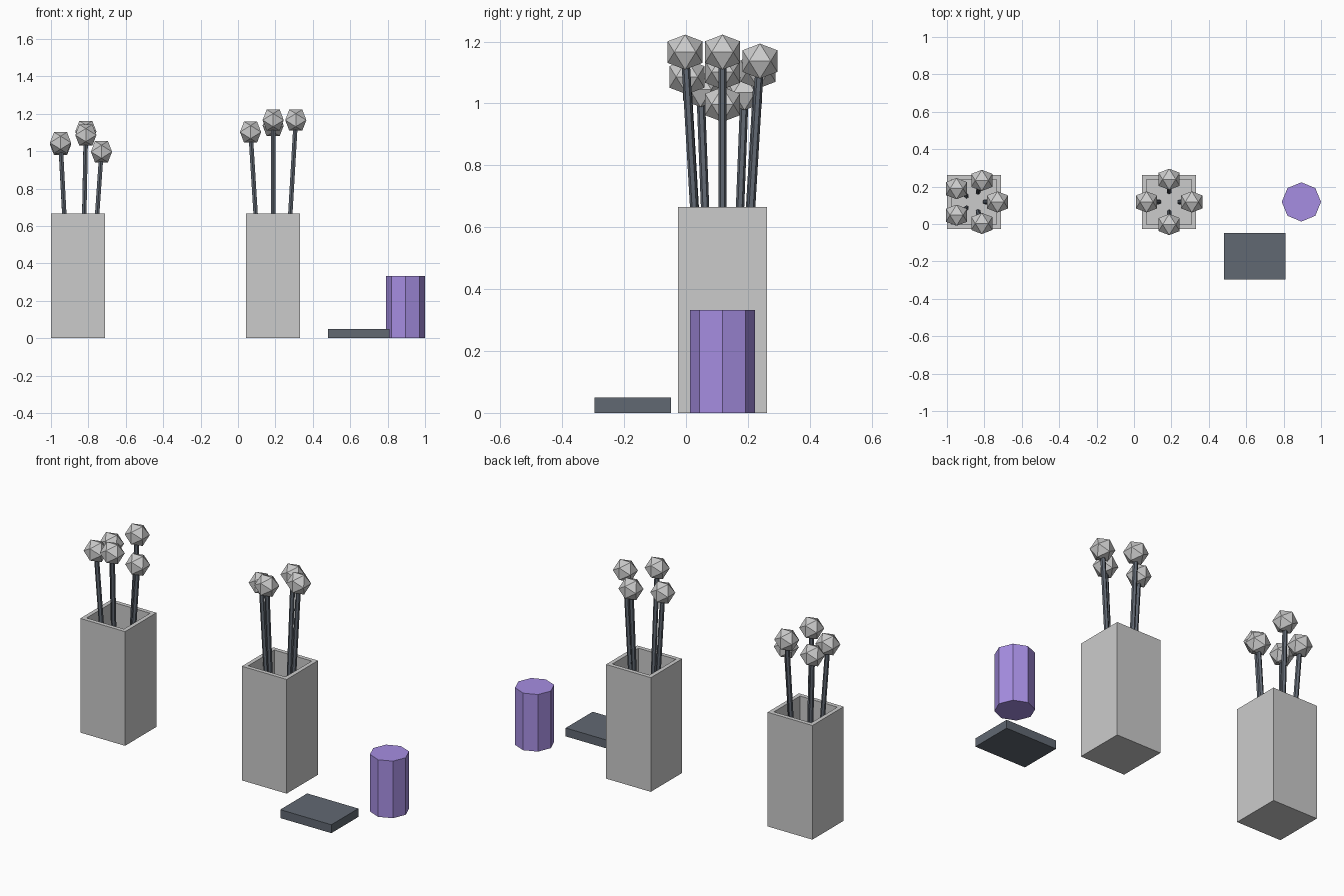
import bpy, bmesh
from math import cos, sin, radians, tau
from mathutils import Vector, Matrix

if "Cube" in bpy.data.objects:
    bpy.data.objects.remove(bpy.data.objects["Cube"])

SLATE = bpy.data.materials.new("dark_slate")
SLATE.diffuse_color = (0.12, 0.14, 0.17, 1)
SLATE.use_nodes = True
SLATE.node_tree.nodes["Principled BSDF"].inputs["Base Color"].default_value = SLATE.diffuse_color
PURPLE = bpy.data.materials.new("lavender")
PURPLE.diffuse_color = (0.38, 0.27, 0.76, 1)
PURPLE.use_nodes = True
PURPLE.node_tree.nodes["Principled BSDF"].inputs["Base Color"].default_value = PURPLE.diffuse_color

CY = 0.118        # shared y of the vases and candle
VASE_H = 0.666
FLOOR = 0.04


def finish(name, bm, mat=None):
    bmesh.ops.recalc_face_normals(bm, faces=bm.faces[:])
    me = bpy.data.meshes.new(name)
    bm.to_mesh(me)
    bm.free()
    ob = bpy.data.objects.new(name, me)
    bpy.context.collection.objects.link(ob)
    if mat:
        me.materials.append(mat)
    return ob


def box(bm, size, centre):
    m = Matrix.Translation(centre) @ Matrix.Diagonal((*size, 1))
    bmesh.ops.create_cube(bm, size=1, matrix=m)


def cylinder(name, a, b, radius, sides, mat, turn=0.0):
    a, b = Vector(a), Vector(b)
    tilt = Vector((0, 0, 1)).rotation_difference(b - a).to_matrix().to_4x4()
    m = Matrix.Translation((a + b) / 2) @ tilt @ Matrix.Rotation(turn, 4, 'Z')
    bm = bmesh.new()
    bmesh.ops.create_cone(bm, cap_ends=True, segments=sides, radius1=radius,
                          radius2=radius, depth=(b - a).length, matrix=m)
    return finish(name, bm, mat)


# Square vase: box with the top inset and pushed down
def vase(name, x):
    bm = bmesh.new()
    box(bm, (0.289, 0.289, VASE_H), (x, CY, VASE_H / 2))
    top = max(bm.faces, key=lambda f: f.calc_center_median().z)
    bmesh.ops.inset_region(bm, faces=[top], thickness=0.034)
    inner = bmesh.ops.extrude_discrete_faces(bm, faces=[top])["faces"][0]
    bmesh.ops.translate(bm, verts=inner.verts, vec=(0, 0, FLOOR - VASE_H))
    return finish(name, bm)


# Flower head: edge-up icosahedron from the three golden rectangles
def flower_head(name, centre, s=0.0565):
    g = s / 1.618
    bm = bmesh.new()
    for i in (-1, 1):
        for j in (-1, 1):
            for p in ((0, i * s, j * g), (i * g, 0, j * s), (i * s, j * g, 0)):
                bm.verts.new(Vector(centre) + Vector(p))
    bmesh.ops.convex_hull(bm, input=bm.verts[:])
    return finish(name, bm)


# Vases with a ring of outward-leaning flowers
arrangements = {
    "left": (-0.855, (0.997, 1.105, 1.035, 1.045, 1.086)),
    "right": (0.188, (1.166, 1.137, 1.102, 1.166)),
}
for side, (x, heights) in arrangements.items():
    vase(side + "_vase", x)
    cx = x + (0.004 if side == "left" else 0)
    for i, h in enumerate(heights):
        a = tau * i / len(heights)
        foot = (cx + 0.055 * cos(a), CY + 0.055 * sin(a), FLOOR)
        head = (cx + 0.121 * cos(a), CY + 0.121 * sin(a), h)
        cylinder(f"{side}_stem_{i + 1}", foot, head, 0.0135, 6, SLATE)
        flower_head(f"{side}_flower_{i + 1}", head)

# Octagonal candle
cylinder("candle", (0.895, CY, 0), (0.895, CY, 0.333), 0.105, 8, PURPLE)

# Flat book
bm = bmesh.new()
box(bm, (0.33, 0.248, 0.049), (0.645, -0.172, 0.0245))
finish("book", bm, SLATE)
